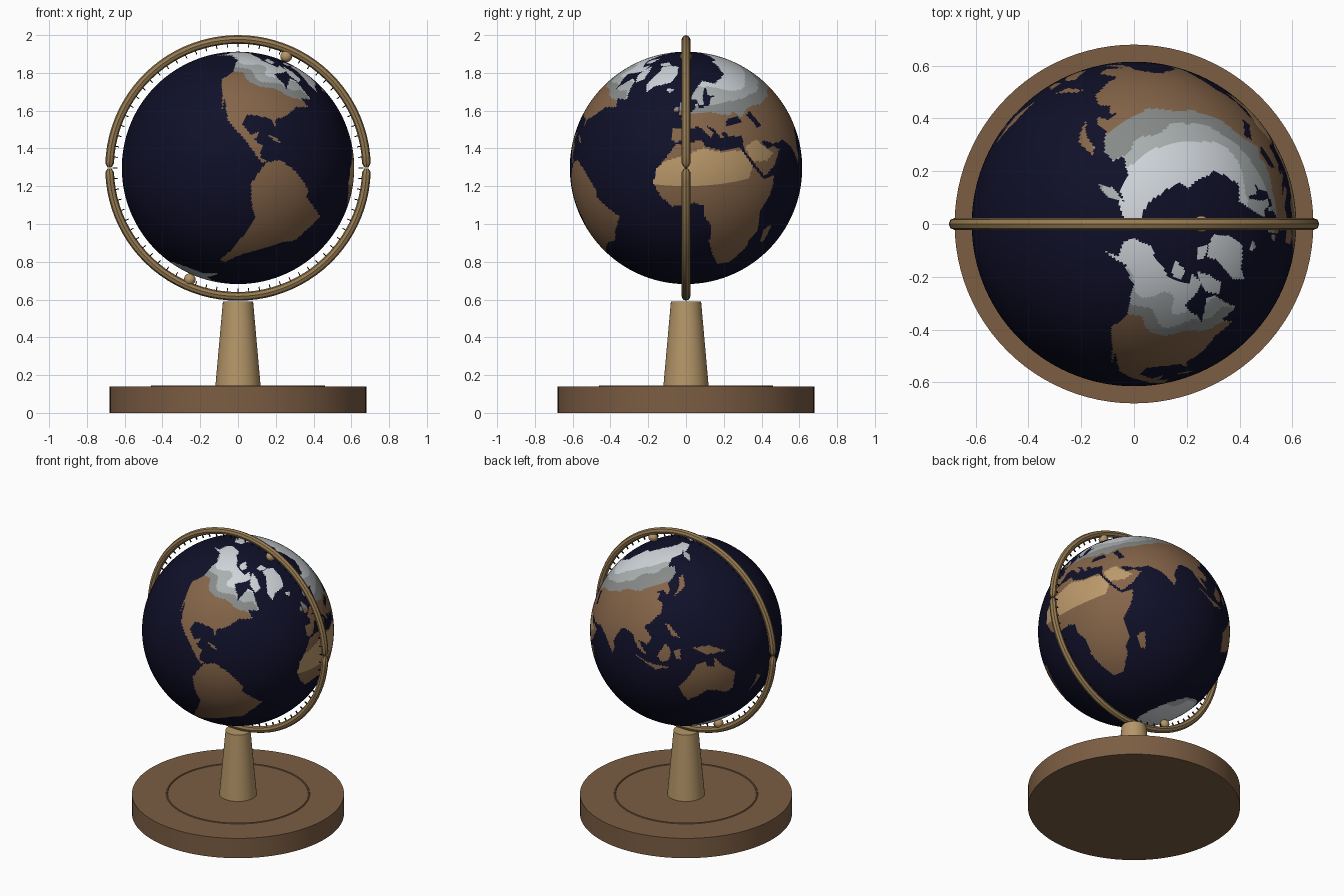
import bpy
import bmesh
from math import sin, cos, pi, radians, degrees, asin, atan2, exp
from mathutils import Matrix, Vector, noise

if "Cube" in bpy.data.objects:
    bpy.data.objects.remove(bpy.data.objects["Cube"], do_unlink=True)

CENTRE = Vector((0, 0, 1.297))
GLOBE_RADIUS = 0.615
RING_RADIUS = 0.68
TILT = radians(23.4)


def material(name, red, green, blue):
    mat = bpy.data.materials.new(name)
    mat.use_nodes = True
    colour = (red, green, blue, 1)
    mat.diffuse_color = colour
    shader = mat.node_tree.nodes["Principled BSDF"]
    shader.inputs["Base Color"].default_value = colour
    shader.inputs["Roughness"].default_value = 0.7
    return mat


ocean = material("ocean navy", 0.005, 0.005, 0.022)
land = material("land brown", 0.23, 0.127, 0.065)
sand = material("desert sand", 0.5, 0.32, 0.147)
stone = material("cold grey", 0.24, 0.255, 0.245)
frost = material("frost grey", 0.40, 0.43, 0.43)
snow = material("snow white", 0.63, 0.665, 0.70)
wood = material("dark wood", 0.2, 0.11, 0.056)
pale_wood = material("pale wood", 0.46, 0.305, 0.138)
brass = material("aged brass", 0.31, 0.2, 0.085)
black = material("tick black", 0.008, 0.008, 0.008)


def finish(name, mat, angle=35):
    """Name, colour and shade the active object."""
    obj = bpy.context.object
    obj.name = obj.data.name = name
    obj.data.materials.append(mat)
    bpy.ops.object.shade_smooth_by_angle(angle=radians(angle))
    return obj


def mesh_object(name, bm):
    mesh = bpy.data.meshes.new(name)
    bm.to_mesh(mesh)
    bm.free()
    obj = bpy.data.objects.new(name, mesh)
    bpy.context.collection.objects.link(obj)
    return obj


# Stand: round base, thin raised rim and tapered post
bpy.ops.mesh.primitive_cylinder_add(vertices=96, radius=0.68, depth=0.14, location=(0, 0, 0.07))
finish("base", wood)
bpy.ops.mesh.primitive_torus_add(major_segments=96, minor_segments=8, major_radius=0.455,
                                 minor_radius=0.006, location=(0, 0, 0.14))
finish("base_rim", wood)
bpy.ops.mesh.primitive_cone_add(vertices=48, radius1=0.12, radius2=0.08, depth=0.45,
                                location=(0, 0, 0.365))
finish("post", pale_wood)


# Meridian ring: two half arcs that narrow where they meet
def half_arc(name, side):
    angles = [0.2, 1, 2] + list(range(6, 175, 4)) + [178, 179, 179.8]
    curve = bpy.data.curves.new(name, "CURVE")
    curve.dimensions = "3D"
    curve.bevel_depth = 0.023
    curve.bevel_resolution = 2
    curve.use_fill_caps = True
    spline = curve.splines.new("POLY")
    spline.points.add(len(angles) - 1)
    for point, angle in zip(spline.points, angles):
        a = radians(angle)
        point.co = (RING_RADIUS * cos(a), 0, side * RING_RADIUS * sin(a), 1)
        point.radius = min(1, 0.4 + 0.3 * min(angle, 180 - angle))
    obj = bpy.data.objects.new(name, curve)
    bpy.context.collection.objects.link(obj)
    obj.location = CENTRE
    bpy.ops.object.select_all(action="DESELECT")
    obj.select_set(True)
    bpy.context.view_layer.objects.active = obj
    bpy.ops.object.convert(target="MESH")
    finish(name, brass, 30)


half_arc("upper_ring", 1)
half_arc("lower_ring", -1)

# Degree ticks inside the ring
bm = bmesh.new()
for step in range(72):
    place = (Matrix.Translation(CENTRE) @ Matrix.Rotation(step * pi / 36, 4, "Y")
             @ Matrix.Translation((0.652, 0, 0)) @ Matrix.Diagonal((0.026, 0.008, 0.005, 1)))
    bmesh.ops.create_cube(bm, size=1, matrix=place)
mesh_object("ring_ticks", bm).data.materials.append(black)

# Pivot balls at both poles
axis = Vector((sin(TILT), 0, cos(TILT)))
for name, side in (("north_pivot", 1), ("south_pivot", -1)):
    bpy.ops.mesh.primitive_uv_sphere_add(segments=24, ring_count=12, radius=0.031,
                                         location=CENTRE + axis * side * 0.643)
    finish(name, pale_wood)

# Coast outlines as longitude and latitude
africa = [(-6, 35), (10, 37), (11, 34), (20, 31), (32, 31), (37, 21), (43, 12), (51, 12), (48, 5),
          (40, -4), (40, -15), (35, -20), (35, -24), (32, -28), (27, -34), (19, -34), (15, -27),
          (12, -17), (13, -8), (9, -1), (9, 4), (4, 6), (-7, 4), (-13, 9), (-17, 15), (-16, 22), (-10, 30)]
europe = [(-9, 37), (-9, 43), (-2, 43), (-1, 46), (-4, 48), (2, 51), (8, 54), (8, 57), (11, 57), (11, 54),
          (20, 55), (24, 59), (30, 60), (22, 61), (25, 65), (22, 66), (17, 61), (16, 56), (12, 56),
          (10, 59), (5, 59), (6, 62), (14, 67), (25, 71), (40, 67), (45, 68), (60, 69), (60, 45), (28, 41),
          (26, 40), (23, 40), (24, 37), (22, 37), (19, 42), (13, 45), (18, 40), (16, 38), (11, 43), (8, 44),
          (3, 43), (0, 39), (-2, 37), (-6, 36)]
asia = [(60, 69), (68, 69), (73, 72), (80, 73), (104, 77), (113, 74), (140, 73), (160, 70), (180, 69),
        (180, 64), (163, 60), (163, 56), (157, 51), (156, 57), (163, 62), (155, 59), (143, 59), (135, 54),
        (141, 52), (139, 47), (130, 42), (129, 36), (126, 35), (125, 39), (118, 39), (122, 37), (119, 34),
        (122, 30), (119, 25), (110, 21), (106, 20), (109, 12), (105, 9), (100, 13), (103, 2), (98, 9),
        (97, 17), (91, 22), (87, 21), (80, 15), (80, 11), (77, 8), (73, 18), (70, 21), (66, 25), (57, 26),
        (50, 30), (48, 30), (51, 25), (56, 25), (60, 22), (52, 16), (44, 13), (39, 21), (35, 28), (36, 36),
        (27, 37), (26, 40), (28, 41), (60, 45)]
north_america = [(-168, 66), (-156, 71), (-128, 70), (-115, 68), (-95, 68), (-94, 72), (-82, 69), (-86, 65),
                 (-94, 60), (-88, 57), (-82, 55), (-79, 51), (-79, 55), (-77, 62), (-70, 62), (-65, 59),
                 (-56, 52), (-66, 50), (-60, 46), (-70, 43), (-76, 35), (-81, 31), (-80, 26), (-83, 30),
                 (-90, 29), (-97, 27), (-97, 21), (-91, 18), (-87, 21), (-88, 16), (-83, 15), (-82, 9),
                 (-78, 9), (-80, 7), (-92, 14), (-105, 20), (-112, 29), (-114, 31), (-110, 23), (-117, 33),
                 (-124, 40), (-123, 48), (-134, 58), (-150, 60), (-163, 55), (-157, 59), (-166, 62)]
south_america = [(-78, 8), (-72, 12), (-62, 10), (-51, 4), (-50, 0), (-35, -6), (-39, -15), (-41, -22),
                 (-48, -26), (-58, -36), (-62, -40), (-66, -45), (-69, -52), (-74, -52), (-72, -42),
                 (-71, -20), (-76, -14), (-81, -5), (-80, 1)]
australia = [(114, -22), (122, -18), (130, -12), (136, -12), (136, -15), (140, -17), (142, -11), (146, -19),
             (153, -26), (150, -37), (144, -38), (138, -34), (131, -31), (124, -33), (115, -34)]
antarctica = [(-181, -91), (-181, -78), (-150, -76), (-100, -73), (-75, -72), (-62, -64), (-60, -75),
              (-35, -78), (-10, -71), (40, -69), (90, -66), (140, -67), (170, -72), (165, -78),
              (181, -78), (181, -91)]
greenland = [(-72, 78), (-60, 82), (-30, 83), (-18, 77), (-22, 70), (-40, 65), (-43, 60), (-51, 64),
             (-54, 70), (-58, 75)]
baffin = [(-88, 73), (-73, 71), (-62, 66), (-66, 62), (-78, 65)]
victoria = [(-117, 70), (-105, 69), (-103, 73), (-122, 75)]
ellesmere = [(-90, 77), (-75, 78), (-62, 82), (-90, 82)]
britain = [(-5, 50), (1, 51), (1, 53), (-2, 57), (-5, 58), (-5, 54)]
ireland = [(-10, 52), (-6, 52), (-6, 55), (-9, 55)]
iceland = [(-24, 65), (-18, 63), (-14, 65), (-17, 66)]
madagascar = [(44, -16), (50, -15), (47, -25), (44, -24)]
japan = [(130, 32), (136, 34), (141, 36), (144, 44), (140, 43), (136, 36)]
sumatra = [(95, 5), (104, -3), (114, -8), (105, -7), (100, -1)]
borneo = [(109, 1), (117, 7), (118, 1), (115, -4), (110, -3)]
sulawesi = [(120, 1), (124, 1), (122, -5), (120, -4)]
philippines = [(120, 18), (122, 17), (126, 7), (122, 10)]
new_guinea = [(131, -1), (141, -3), (150, -10), (138, -8)]
new_zealand = [(173, -35), (178, -38), (171, -44), (167, -46), (172, -41)]
cuba = [(-85, 22), (-78, 22), (-74, 20), (-78, 20)]
black_sea = [(28, 42), (29, 45), (33, 46), (39, 46), (41, 42), (35, 42)]
caspian = [(47, 45), (52, 46), (53, 41), (54, 37), (50, 37), (49, 41)]
sahara = [(-18, 14), (34, 14), (38, 21), (33, 29), (20, 30), (10, 33), (0, 30), (-10, 27), (-18, 22)]
arabia = [(38, 22), (36, 30), (45, 32), (48, 28), (54, 22), (48, 20)]


def bounded(outlines):
    return [(min(p[0] for p in o), max(p[0] for p in o), min(p[1] for p in o), max(p[1] for p in o), o)
            for o in outlines]


lands = bounded([africa, europe, asia, north_america, south_america, australia, antarctica, greenland,
                 baffin, victoria, ellesmere, britain, ireland, iceland, madagascar, japan, sumatra,
                 borneo, sulawesi, philippines, new_guinea, new_zealand, cuba])
seas = bounded([black_sea, caspian])
deserts = bounded([sahara, arabia])


def inside(shapes, lon, lat):
    for west, east, south, north, outline in shapes:
        if west <= lon <= east and south <= lat <= north:
            hit = False
            for (x, y), (u, v) in zip(outline, outline[1:] + outline[:1]):
                if (y > lat) != (v > lat) and lon < x + (lat - y) * (u - x) / (v - y):
                    hit = not hit
            if hit:
                return True
    return False


def ground(direction):
    """Index into the palette for one direction on the globe."""
    lon, lat = degrees(atan2(direction.y, direction.x)), degrees(asin(direction.z))
    if not inside(lands, lon, lat) or inside(seas, lon, lat):
        return 0
    if inside(deserts, lon, lat):
        return 2
    snow_line = 46 + 6 * exp(-((lon - 5) / 20) ** 2)
    cold = max(lat - snow_line, -lat - 56) + 8 * noise.noise(direction * 5)
    return 1 if cold < 0 else 3 if cold < 7 else 4 if cold < 14 else 5


# Globe: fine sphere, faces coloured by region, then tilted on its axis
bm = bmesh.new()
bmesh.ops.create_uvsphere(bm, u_segments=400, v_segments=200, radius=GLOBE_RADIUS)
for face in bm.faces:
    face.smooth = True
    face.material_index = ground(face.calc_center_median().normalized())
globe = mesh_object("globe", bm)
for mat in (ocean, land, sand, stone, frost, snow):
    globe.data.materials.append(mat)
globe.location = CENTRE
globe.rotation_euler.y = TILT
